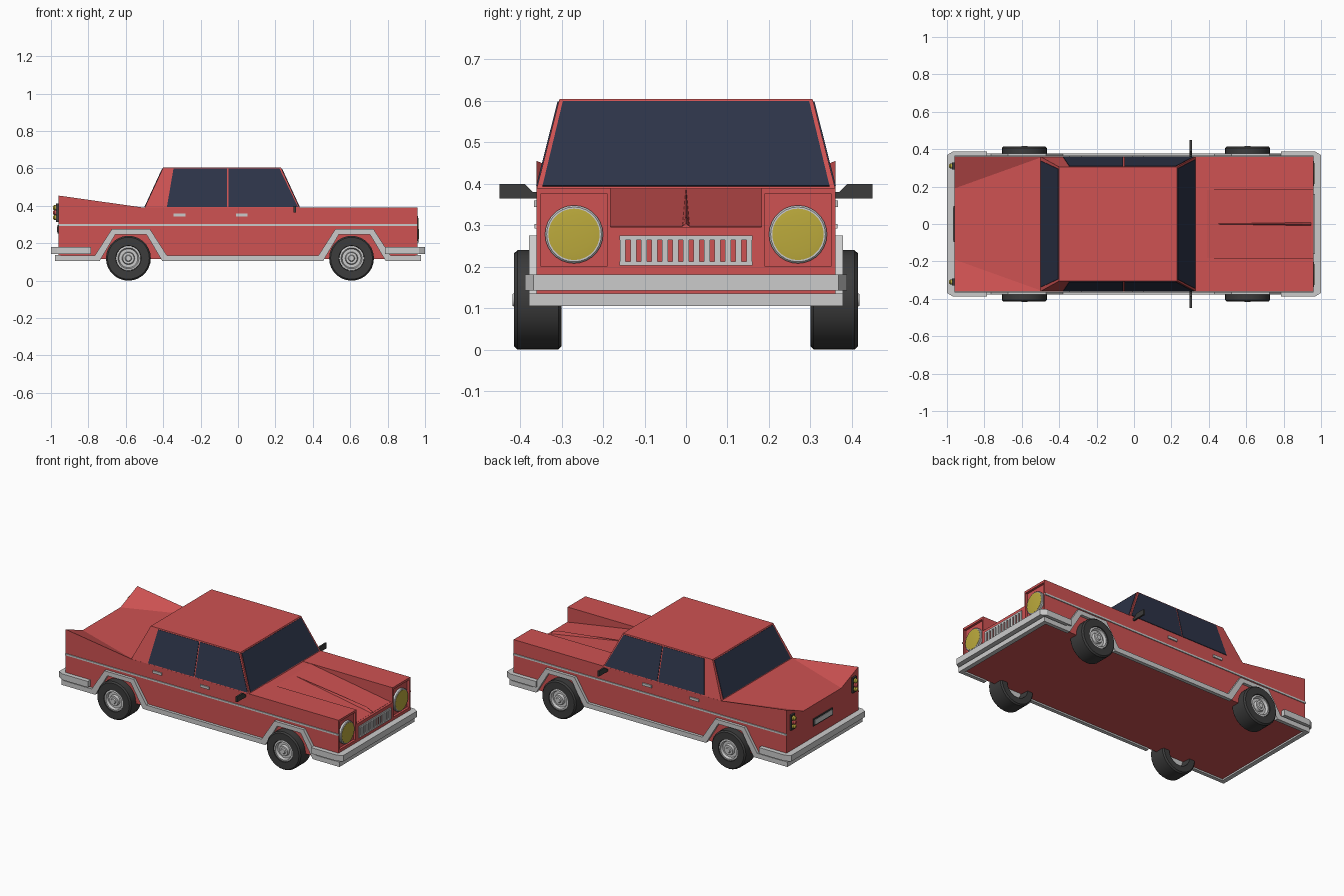
import bpy, bmesh, math
from mathutils import Vector

if "Cube" in bpy.data.objects:
    bpy.data.objects.remove(bpy.data.objects["Cube"])


def material(name, rgb):
    m = bpy.data.materials.new(name)
    m.diffuse_color = (*rgb, 1)
    m.use_nodes = True
    m.node_tree.nodes["Principled BSDF"].inputs["Base Color"].default_value = m.diffuse_color
    return m


RED = material("red_paint", (0.62, 0.085, 0.085))
GLASS = material("dark_glass", (0.026, 0.034, 0.065))
BLACK = material("black_rubber", (0.045, 0.045, 0.045))
YELLOW = material("yellow_lamp", (0.5, 0.4, 0.045))
SIDES = (("left", 1), ("right", -1))


def loft(name, sections, mat=None, smooth=False):
    """Skin a list of equal-length rings and cap both ends."""
    bm = bmesh.new()
    rings = [[bm.verts.new(p) for p in s] for s in sections]
    n = len(rings[0])
    for a, b in zip(rings, rings[1:]):
        for i in range(n):
            j = (i + 1) % n
            bm.faces.new((a[i], a[j], b[j], b[i]))
    bm.faces.new(rings[0])
    bm.faces.new(rings[-1])
    bmesh.ops.remove_doubles(bm, verts=bm.verts, dist=1e-5)
    bmesh.ops.recalc_face_normals(bm, faces=bm.faces)
    for f in bm.faces:
        f.smooth = smooth
    me = bpy.data.meshes.new(name)
    bm.to_mesh(me)
    bm.free()
    if smooth:
        me.set_sharp_from_angle(angle=math.radians(35))
    if mat:
        me.materials.append(mat)
    ob = bpy.data.objects.new(name, me)
    bpy.context.collection.objects.link(ob)
    return ob


def box(name, x0, x1, y0, y1, z0, z1, mat=None):
    return loft(name, [[(x, y0, z0), (x, y1, z0), (x, y1, z1), (x, y0, z1)] for x in (x0, x1)], mat)


def panel(name, pts, mat, thick=0.003):
    """Thin sheet straddling a planar polygon."""
    p = [Vector(q) for q in pts]
    n = (p[1] - p[0]).cross(p[2] - p[0]).normalized() * thick
    return loft(name, [[q - n for q in p], [q + n for q in p]], mat)


def lathe(name, axis, centre, profile, mat=None, s=1, seg=28):
    """Revolve (offset, radius) pairs about an x or y axis."""
    rings = []
    for d, r in profile:
        ring = []
        for k in range(seg):
            a = 2 * math.pi * k / seg
            u, w = r * math.cos(a), r * math.sin(a)
            v = (d * s, u, w) if axis == "x" else (u, d * s, w)
            ring.append(Vector(centre) + Vector(v))
        rings.append(ring)
    return loft(name, rings, mat, True)


# Body: tail fins, flat shoulders, hood sinking between the fenders
def body_ring(x, outer, yi, zi, zc):
    half = [(0.36, 0.115), (0.36, outer), (yi, zi), (yi, zc)]
    return [(x, y, z) for y, z in half] + [(x, -y, z) for y, z in reversed(half)]


loft("body", [body_ring(-0.96, 0.455, 0.19, 0.385, 0.385),
              body_ring(-0.5, 0.39, 0.355, 0.39, 0.39),
              body_ring(-0.49, 0.39, 0.182, 0.39, 0.39),
              body_ring(0.39, 0.39, 0.182, 0.39, 0.388),
              body_ring(0.945, 0.39, 0.182, 0.39, 0.297)], RED)

# Nose: frames around the recessed headlights and the grille panel
box("nose_lower", 0.945, 0.96, -0.36, 0.36, 0.115, 0.2, RED)
box("nose_centre", 0.945, 0.96, -0.182, 0.182, 0.2, 0.296, RED)
for side, s in SIDES:
    box(f"lamp_frame_outer_{side}", 0.945, 0.96, s * 0.35, s * 0.36, 0.2, 0.39, RED)
    box(f"lamp_frame_inner_{side}", 0.945, 0.96, s * 0.182, s * 0.19, 0.2, 0.39, RED)
    box(f"lamp_frame_top_{side}", 0.945, 0.96, s * 0.19, s * 0.35, 0.376, 0.39, RED)
    c = (0, s * 0.27, 0.278)
    lathe(f"headlight_rim_{side}", "x", c, [(0.94, 0.07), (0.958, 0.07), (0.962, 0.066), (0.962, 0.06)])
    lathe(f"headlight_lens_{side}", "x", c, [(0.94, 0.062), (0.963, 0.062), (0.965, 0.045)], YELLOW)

# Grille
for z0, z1, part in ((0.203, 0.212, "bottom"), (0.264, 0.275, "top")):
    box(f"grille_{part}", 0.955, 0.967, -0.16, 0.16, z0, z1)
for i in range(13):
    y = -0.1525 + i * 0.305 / 12
    box(f"grille_bar_{i}", 0.955, 0.967, y - 0.0072, y + 0.0072, 0.21, 0.266)

# Hood ornament spear
loft("hood_spear", [[(0.41, -0.001, 0.384), (0.41, 0.001, 0.384), (0.41, 0, 0.386)],
                    [(0.9, -0.009, 0.302), (0.9, 0.009, 0.302), (0.9, 0, 0.325)],
                    [(0.945, -0.009, 0.297), (0.945, 0.009, 0.297), (0.945, 0, 0.304)]], RED)

# Cabin
def cabin_ring(x0, x1, y, z):
    return [(x0, -y, z), (x1, -y, z), (x1, y, z), (x0, y, z)]


loft("cabin", [cabin_ring(-0.5, 0.33, 0.36, 0.388), cabin_ring(-0.4, 0.23, 0.305, 0.605)], RED)


def cabin_at(z, low, high):
    return low + (high - low) * (z - 0.388) / 0.217


# Windows
ZB, ZT = 0.394, 0.598
for name, low, high, yb, yt in (("windshield", 0.33, 0.23, 0.346, 0.297),
                                ("rear_window", -0.5, -0.4, 0.338, 0.294)):
    xb, xt = cabin_at(ZB, low, high), cabin_at(ZT, low, high)
    panel(name, [(xb, -yb, ZB), (xb, yb, ZB), (xt, yt, ZT), (xt, -yt, ZT)], GLASS)
yb, yt = cabin_at(ZB, 0.36, 0.305), cabin_at(ZT, 0.36, 0.305)
for side, s in SIDES:
    for part, a, b, c, d in (("rear", -0.38, -0.058, -0.058, -0.345),
                             ("front", -0.05, 0.32, 0.222, -0.05)):
        panel(f"{part}_door_window_{side}", [(a, s * yb, ZB), (b, s * yb, ZB),
                                             (c, s * yt, ZT), (d, s * yt, ZT)], GLASS)

# Side trim: chrome strip, door handles, skirt with wheel arches, mirrors
upper = [(-0.976, .135), (-0.765, .135), (-0.675, .275), (-0.47, .275), (-0.38, .135),
         (0.43, .135), (0.52, .275), (0.725, .275), (0.815, .135), (0.976, .135)]
lower = [(-0.976, .105), (-0.74, .105), (-0.655, .248), (-0.49, .248), (-0.405, .105),
         (0.455, .105), (0.54, .248), (0.705, .248), (0.79, .105), (0.976, .105)]
for side, s in SIDES:
    box(f"side_strip_{side}", -0.96, 0.96, s * 0.355, s * 0.365, 0.292, 0.303)
    for part, x in (("rear", -0.313), ("front", 0.02)):
        box(f"{part}_door_handle_{side}", x - 0.032, x + 0.032, s * 0.355, s * 0.367, 0.344, 0.36)
    loft(f"skirt_{side}", [[(u[0], s * 0.355, u[1]), (u[0], s * 0.378, u[1]),
                            (v[0], s * 0.378, v[1]), (v[0], s * 0.355, v[1])]
                           for u, v in zip(upper, lower)])
    outline = [(0.35, .365), (0.45, .365), (0.45, .399), (0.388, .399), (0.37, .38), (0.35, .38)]
    loft(f"mirror_{side}", [[(x, s * y, z) for y, z in outline] for x in (0.298, 0.309)], BLACK)

# Bumpers wrapping the chamfered corners, with the skirt bar beneath
half_out = [(0.785, 0.388), (0.968, 0.388), (1.0, 0.368)]
half_in = [(0.785, 0.355), (0.955, 0.355), (0.955, 0.35)]
out = half_out + [(x, -y) for x, y in reversed(half_out)]
inn = half_in + [(x, -y) for x, y in reversed(half_in)]
for part, e in (("front", 1), ("rear", -1)):
    loft(f"{part}_bumper", [[(e * o[0], o[1], 0.143), (e * o[0], o[1], 0.181),
                             (e * i[0], i[1], 0.181), (e * i[0], i[1], 0.143)]
                            for o, i in zip(out, inn)])
    box(f"{part}_skirt_bar", e * 0.95, e * 0.978, -0.378, 0.378, 0.105, 0.136)

# Tail lights and number plate
for side, s in SIDES:
    y = s * 0.31
    box(f"tail_light_housing_{side}", -0.972, -0.955, y - 0.018, y + 0.018, 0.315, 0.412, BLACK)
    for i, z in enumerate((0.338, 0.364, 0.39)):
        lathe(f"tail_lamp_{side}_{i}", "x", (0, y, z),
              [(-0.965, 0.015), (-0.982, 0.014), (-0.99, 0.007)], RED if i == 1 else YELLOW, seg=12)
box("plate_frame", -0.966, -0.955, -0.097, 0.097, 0.252, 0.298, BLACK)
box("plate", -0.968, -0.96, -0.088, 0.088, 0.26, 0.29)

# Wheels
for end, x in (("rear", -0.586), ("front", 0.607)):
    for side, s in SIDES:
        c = (x, 0, 0.12)
        lathe(f"{end}_tire_{side}", "y", c,
              [(0.36, 0.07), (0.30, 0.075), (0.30, 0.112), (0.308, 0.12), (0.406, 0.12),
               (0.415, 0.112), (0.415, 0.068), (0.385, 0.064)], BLACK, s)
        lathe(f"{end}_hub_{side}", "y", c,
              [(0.35, 0.066), (0.41, 0.066), (0.412, 0.056), (0.396, 0.05), (0.396, 0.034),
               (0.412, 0.03), (0.412, 0.018), (0.418, 0.014)], None, s)
